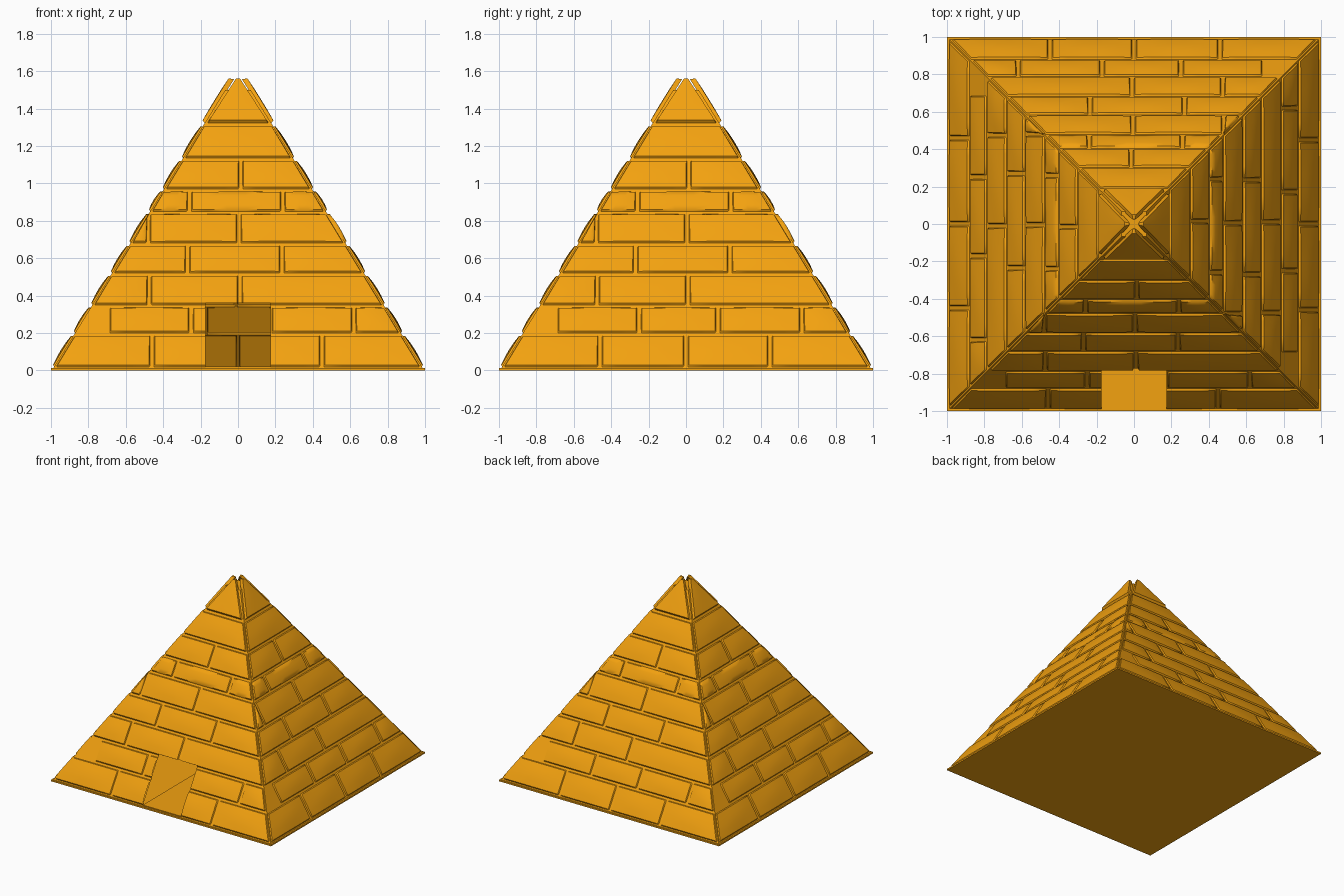
import bpy, bmesh, math
from mathutils import Matrix, Vector

if "Cube" in bpy.data.objects:
    bpy.data.objects.remove(bpy.data.objects["Cube"])

SLOPE = 0.618                                   # inward run per unit of height
NORMAL = Vector((0, -1, SLOPE)).normalized()    # normal of the front face
DOOR_W, DOOR_H = 0.175, 0.36
GAP = 0.005

mat = bpy.data.materials.new("sandstone")
mat.diffuse_color = (0.9, 0.36, 0.005, 1)
mat.use_nodes = True
mat.node_tree.nodes["Principled BSDF"].inputs["Base Color"].default_value = mat.diffuse_color


def half(z):
    return 1 - SLOPE * z


def finish(name, bm, smooth=True):
    me = bpy.data.meshes.new(name)
    bm.to_mesh(me)
    bm.free()
    me.materials.append(mat)
    ob = bpy.data.objects.new(name, me)
    bpy.context.collection.objects.link(ob)
    if smooth:
        bpy.ops.object.select_all(action='DESELECT')
        ob.select_set(True)
        bpy.context.view_layer.objects.active = ob
        bpy.ops.object.shade_smooth_by_angle(angle=math.radians(50))
    return ob


def cut_door(bm):
    # slice along the doorway outline, then remove the front faces inside it
    for co, no in (((-DOOR_W, 0, 0), (1, 0, 0)), ((DOOR_W, 0, 0), (1, 0, 0)),
                   ((0, 0, DOOR_H), (0, 0, 1))):
        bmesh.ops.bisect_plane(bm, geom=bm.verts[:] + bm.edges[:] + bm.faces[:],
                               plane_co=co, plane_no=no)
    inside = []
    for f in bm.faces:
        c = f.calc_center_median()
        if abs(c.x) < DOOR_W and c.z < DOOR_H and c.y < -0.6:
            inside.append(f)
    bmesh.ops.delete(bm, geom=inside, context='FACES')


def block(bm, bottom, top, z0, z1, lift=0.004, bulge=0.009):
    """Pillow-shaped facing stone; bottom and top are (left, right) pairs."""
    w, h, r = bottom[1] - bottom[0], z1 - z0, 0.011
    ss = [0, r / w, 0.2, 0.4, 0.6, 0.8, 1 - r / w, 1]
    ts = [0, r / h, 0.3, 0.5, 0.7, 1 - r / h, 1]
    if r / w > 0.15:
        ss = [0, 0.15, 0.5, 0.85, 1]
    grid = []
    for t in ts:
        left = bottom[0] + (top[0] - bottom[0]) * t
        right = bottom[1] + (top[1] - bottom[1]) * t
        z = z0 + h * t
        row = []
        for s in ss:
            rim = s in (0, 1) or t in (0, 1)
            d = -0.014 if rim else lift + bulge * 16 * s * (1 - s) * t * (1 - t)
            p = Vector((left + (right - left) * s, -half(z), z)) + NORMAL * d
            row.append(bm.verts.new(p))
        grid.append(row)
    for j in range(len(ts) - 1):
        for i in range(len(ss) - 1):
            bm.faces.new((grid[j][i], grid[j][i + 1], grid[j + 1][i + 1], grid[j + 1][i]))


# courses: (bottom z, top z, joints between the stones)
COURSES = [
    (0.014, 0.195, (-0.46, 0.0, 0.45)),
    (0.195, 0.345, (-0.695, -0.25, 0.17, 0.62)),
    (0.345, 0.515, (-0.475, 0.01)),
    (0.515, 0.675, (-0.27, 0.235)),
    (0.675, 0.845, (-0.48, 0.005)),
    (0.845, 0.965, (-0.26, 0.24)),
    (0.965, 1.13, (0.015,)),
    (1.13, 1.315, ()),
]

# facing stones and capstone plate on each side
for k, side in enumerate(("front", "right", "back", "left")):
    turn = Matrix.Rotation(k * math.pi / 2, 3, 'Z')
    bm = bmesh.new()
    for n, (z0, z1, joints) in enumerate(COURSES):
        z0, z1 = z0 + 0.002, z1 - 0.002
        lo, hi = half(z0) - 0.008, half(z1) - 0.008
        bots = [-lo] + list(joints) + [lo]
        tops = [-hi] + list(joints) + [hi]
        for i in range(len(bots) - 1):
            if n == 1 and i == 0:
                continue                        # bare patch at the corner
            a = 0 if i == 0 else GAP
            b = 0 if i == len(bots) - 2 else GAP
            block(bm, (bots[i] + a, bots[i + 1] - b),
                  (tops[i] + a, tops[i + 1] - b), z0, z1)
    if k == 0:
        cut_door(bm)
    bmesh.ops.rotate(bm, verts=bm.verts[:], cent=(0, 0, 0), matrix=turn)
    finish(side + "_blocks", bm)

    cap = bmesh.new()
    block(cap, (-0.172, 0.172), (-0.004, 0.004), 1.32, 1.565, lift=0.013, bulge=0.003)
    bmesh.ops.rotate(cap, verts=cap.verts[:], cent=(0, 0, 0), matrix=turn)
    finish(side + "_capstone_plate", cap)

# thin hollow shell behind the stones
bm = bmesh.new()
rings = []
for z in (0.0, 1.5):
    r = half(z) - 0.005
    rings.append([bm.verts.new((x * r, y * r, z)) for x, y in ((-1, -1), (1, -1), (1, 1), (-1, 1))])
for i in range(4):
    j = (i + 1) % 4
    bm.faces.new((rings[0][i], rings[0][j], rings[1][j], rings[1][i]))
bm.faces.new(rings[1])
cut_door(bm)
finish("inner_shell", bm, False)


def slab(name, x, y0, y1, z0, z1):
    b = bmesh.new()
    bmesh.ops.create_cube(b, size=1)
    for v in b.verts:
        v.co = (v.co.x * 2 * x, y1 if v.co.y > 0 else y0, z1 if v.co.z > 0 else z0)
    finish(name, b, False)


# floor plate and the passage floor leading in from the doorway
slab("floor_plate", 1.0, -1.0, 1.0, 0.0, 0.012)
slab("passage_floor", DOOR_W, -0.985, 0.47, 0.002, 0.02)
